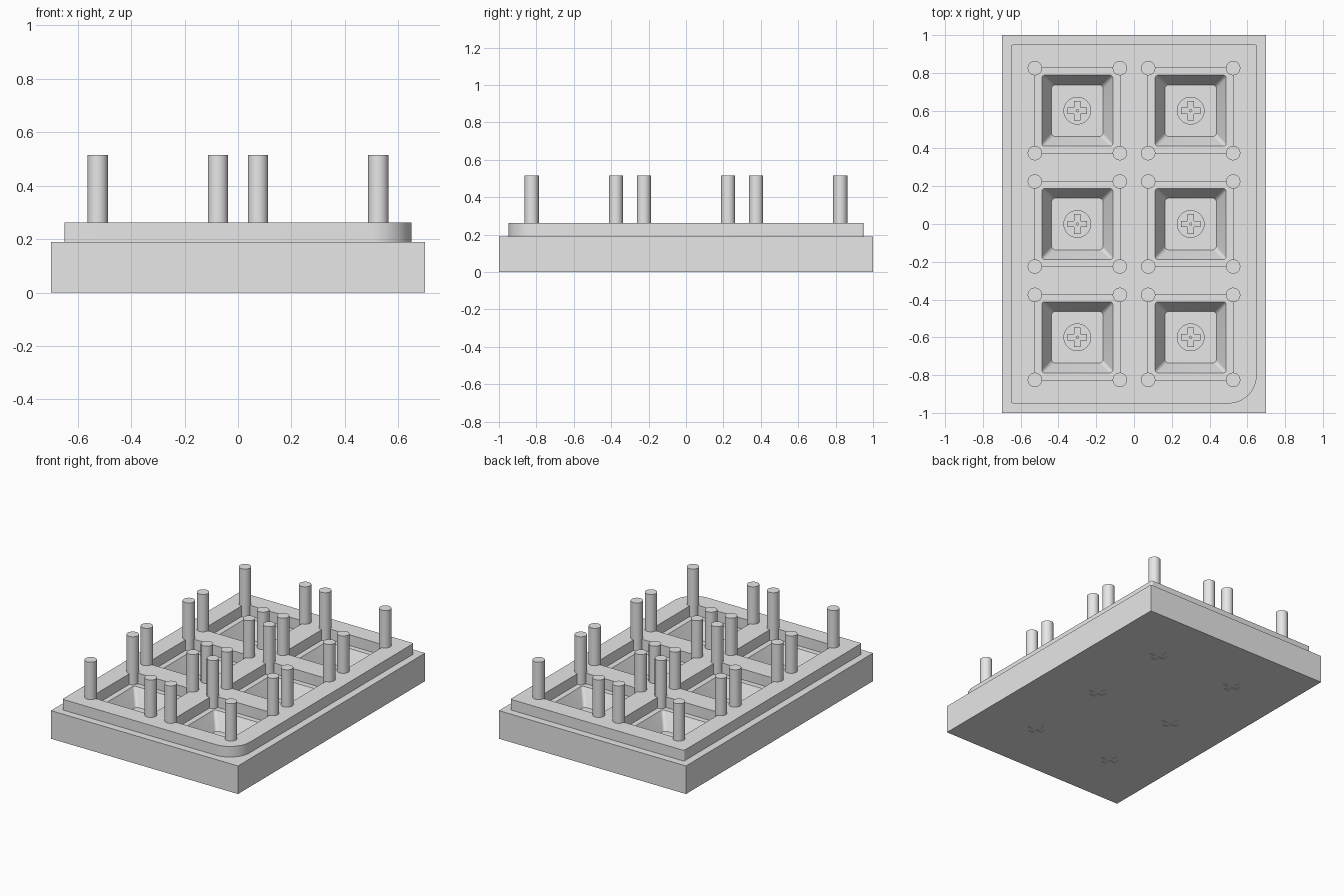
import bpy, bmesh, math

if "Cube" in bpy.data.objects:
    bpy.data.objects.remove(bpy.data.objects["Cube"])

GREY = (0.8, 0.8, 0.8, 1.0)
mat = bpy.data.materials.new("light_grey")
mat.use_nodes = True
mat.diffuse_color = GREY
mat.node_tree.nodes["Principled BSDF"].inputs["Base Color"].default_value = GREY

CELLS = [(x, y) for x in (-0.3, 0.3) for y in (-0.6, 0.0, 0.6)]
BASE_TOP, PLATE_TOP, PIN_TOP = 0.19, 0.262, 0.515
FLOOR, WELL = 0.08, 0.04
PIN_OFFSET = 0.225


def rounded(cx, cy, hw, hh, radii, seg=6):
    """Rounded rectangle; radii run from +x+y counter-clockwise."""
    pts = []
    for i, (sx, sy) in enumerate([(1, 1), (-1, 1), (-1, -1), (1, -1)]):
        r = radii[i]
        for k in range(seg + 1):
            a = math.pi / 2 * (i + k / seg)
            pts.append((cx + sx * (hw - r) + r * math.cos(a),
                        cy + sy * (hh - r) + r * math.sin(a)))
    return pts


def circle(cx, cy, r, n=32):
    return [(cx + r * math.cos(2 * math.pi * i / n),
             cy + r * math.sin(2 * math.pi * i / n)) for i in range(n)]


def cross(cx, cy, arm, w):
    quarter = [(arm, -w), (arm, w), (w, w)]
    pts = []
    for i in range(4):
        c, s = [(1, 0), (0, 1), (-1, 0), (0, -1)][i]
        pts += [(cx + c * x - s * y, cy + s * x + c * y) for x, y in quarter]
    return pts


def loft(bm, *levels):
    """Closed solid through outlines given as (points, z), bottom first."""
    rings = [[bm.verts.new((x, y, z)) for x, y in pts] for pts, z in levels]
    bm.faces.new(rings[0][::-1])
    bm.faces.new(rings[-1])
    for a, b in zip(rings, rings[1:]):
        for i in range(len(a)):
            j = (i + 1) % len(a)
            bm.faces.new((a[i], a[j], b[j], b[i]))


def make(name, solids):
    bm = bmesh.new()
    for levels in solids:
        loft(bm, *levels)
    me = bpy.data.meshes.new(name)
    bm.to_mesh(me)
    bm.free()
    me.materials.append(mat)
    ob = bpy.data.objects.new(name, me)
    bpy.context.collection.objects.link(ob)
    return ob


def cut(target, solids):
    cutter = make("cutter", solids)
    cutter.hide_render = True
    mod = target.modifiers.new("cut", "BOOLEAN")
    mod.operation, mod.solver, mod.object = "DIFFERENCE", "EXACT", cutter
    bpy.context.view_layer.objects.active = target
    bpy.ops.object.modifier_apply(modifier=mod.name)
    bpy.data.objects.remove(cutter)


def prism(pts, z0, z1):
    return [(pts, z0), (pts, z1)]


# Base block with tapered cavities, round stem wells and underside slots
base = make("base_block", [prism([(-0.7, -1), (0.7, -1), (0.7, 1), (-0.7, 1)], 0, BASE_TOP)])
cavities, wells, slots = [], [], []
for x, y in CELLS:
    slope = 0.051 / (BASE_TOP - FLOOR)
    cavities.append([(rounded(x, y, 0.137, 0.137, [0.022] * 4), FLOOR),
                     (rounded(x, y, 0.188 + 0.02 * slope, 0.188 + 0.02 * slope, [0.014] * 4),
                      BASE_TOP + 0.02)])
    wells.append(prism(circle(x, y, 0.071), WELL, FLOOR + 0.02))
    slots.append(prism(cross(x, y, 0.055, 0.017), -0.02, 0.004))
for solids in (cavities, wells, slots):
    cut(base, solids)

# Raised plate with one large rounded corner and square windows
plate = make("raised_plate", [prism(rounded(0, 0, 0.65, 0.95, [0.01, 0.01, 0.01, 0.15], 12),
                                    BASE_TOP, PLATE_TOP)])
cut(plate, [prism(rounded(x, y, PIN_OFFSET, PIN_OFFSET, [0.005] * 4, 2),
                  BASE_TOP - 0.02, PLATE_TOP + 0.02) for x, y in CELLS])

# Cross-shaped stem cores standing in the wells
cores = make("stem_cores", [prism(cross(x, y, 0.052, 0.017), WELL, FLOOR + 0.02) for x, y in CELLS])
cut(cores, [prism(circle(x, y, 0.006, 12), FLOOR, FLOOR + 0.04) for x, y in CELLS])

# Locating pins at the corners of every window
pins = make("locating_pins", [prism(circle(x + sx * PIN_OFFSET, y + sy * PIN_OFFSET, 0.038),
                                    BASE_TOP, PIN_TOP)
                              for x, y in CELLS for sx in (-1, 1) for sy in (-1, 1)])

for ob in (base, plate, cores, pins):
    bpy.ops.object.select_all(action="DESELECT")
    ob.select_set(True)
    bpy.context.view_layer.objects.active = ob
    bpy.ops.object.shade_smooth_by_angle(angle=math.radians(30))
